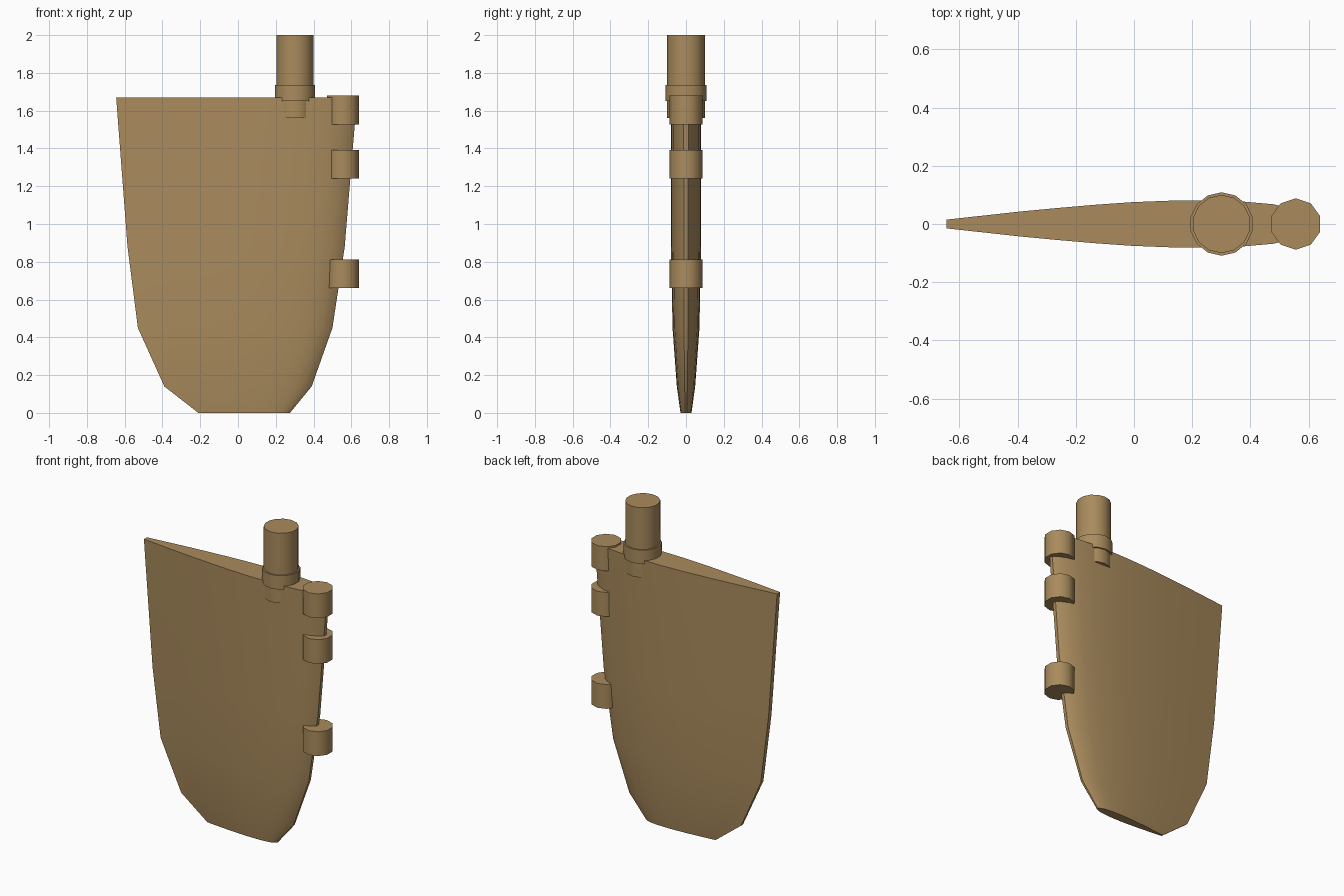
import bpy, bmesh, math

old = bpy.data.objects.get("Cube")
if old:
    bpy.data.objects.remove(old, do_unlink=True)

tan = bpy.data.materials.new("tan_brown")
tan.use_nodes = True
COLOUR = (0.40, 0.26, 0.11, 1)
tan.diffuse_color = COLOUR
tan.node_tree.nodes["Principled BSDF"].inputs["Base Color"].default_value = COLOUR


def finish(name, bm, angle=40):
    bmesh.ops.recalc_face_normals(bm, faces=bm.faces)
    mesh = bpy.data.meshes.new(name)
    bm.to_mesh(mesh)
    bm.free()
    mesh.materials.append(tan)
    obj = bpy.data.objects.new(name, mesh)
    bpy.context.collection.objects.link(obj)
    bpy.ops.object.select_all(action='DESELECT')
    obj.select_set(True)
    bpy.context.view_layer.objects.active = obj
    bpy.ops.object.shade_smooth_by_angle(angle=math.radians(angle))
    return obj


def cylinder(name, x, radius, z0, z1, sides):
    """Upright cylinder with a corner pointing along y."""
    bm = bmesh.new()
    rings = []
    for z in (z0, z1):
        ring = []
        for i in range(sides):
            a = math.pi / 2 + math.tau * i / sides
            ring.append(bm.verts.new((x + radius * math.cos(a), radius * math.sin(a), z)))
        rings.append(ring)
        bm.faces.new(ring)
    for i in range(sides):
        j = (i + 1) % sides
        bm.faces.new((rings[0][i], rings[0][j], rings[1][j], rings[1][i]))
    return finish(name, bm)


# Blade: foil section (chord fraction, half thickness) lofted up the outline
foil = [(0, .015), (.1, .029), (.2, .043), (.3, .055), (.4, .066), (.5, .075),
        (.6, .08), (.7, .081), (.8, .077), (.88, .068), (.94, .052), (.98, .03), (1, .012)]
# Height, trailing x, leading x, thickness scale
outline = [(0, -.21, .275, .36), (.14, -.39, .39, .6), (.45, -.53, .5, .88),
           (.88, -.585, .565, .98), (1.67, -.645, .63, 1)]
bm = bmesh.new()
loops = []
for z, back, lead, scale in outline:
    side = [(back + (lead - back) * u, t * scale) for u, t in foil]
    points = [(x, -y) for x, y in side] + [(x, y) for x, y in reversed(side)]
    loops.append([bm.verts.new((x, y, z)) for x, y in points])
for low, high in zip(loops, loops[1:]):
    for i in range(len(low)):
        j = (i + 1) % len(low)
        bm.faces.new((low[i], low[j], high[j], high[i]))
bm.faces.new(loops[0])
bm.faces.new(loops[-1])
finish("rudder_blade", bm, 35)

# Stock and its collar
cylinder("rudder_stock", .301, .1, 1.56, 2, 14)
cylinder("stock_collar", .301, .109, 1.65, 1.737, 14)

# Hinge barrels along the leading edge
for label, z in (("lower", .66), ("middle", 1.24), ("upper", 1.528)):
    cylinder(label + "_hinge_barrel", .556, .088, z, z + .153, 10)
